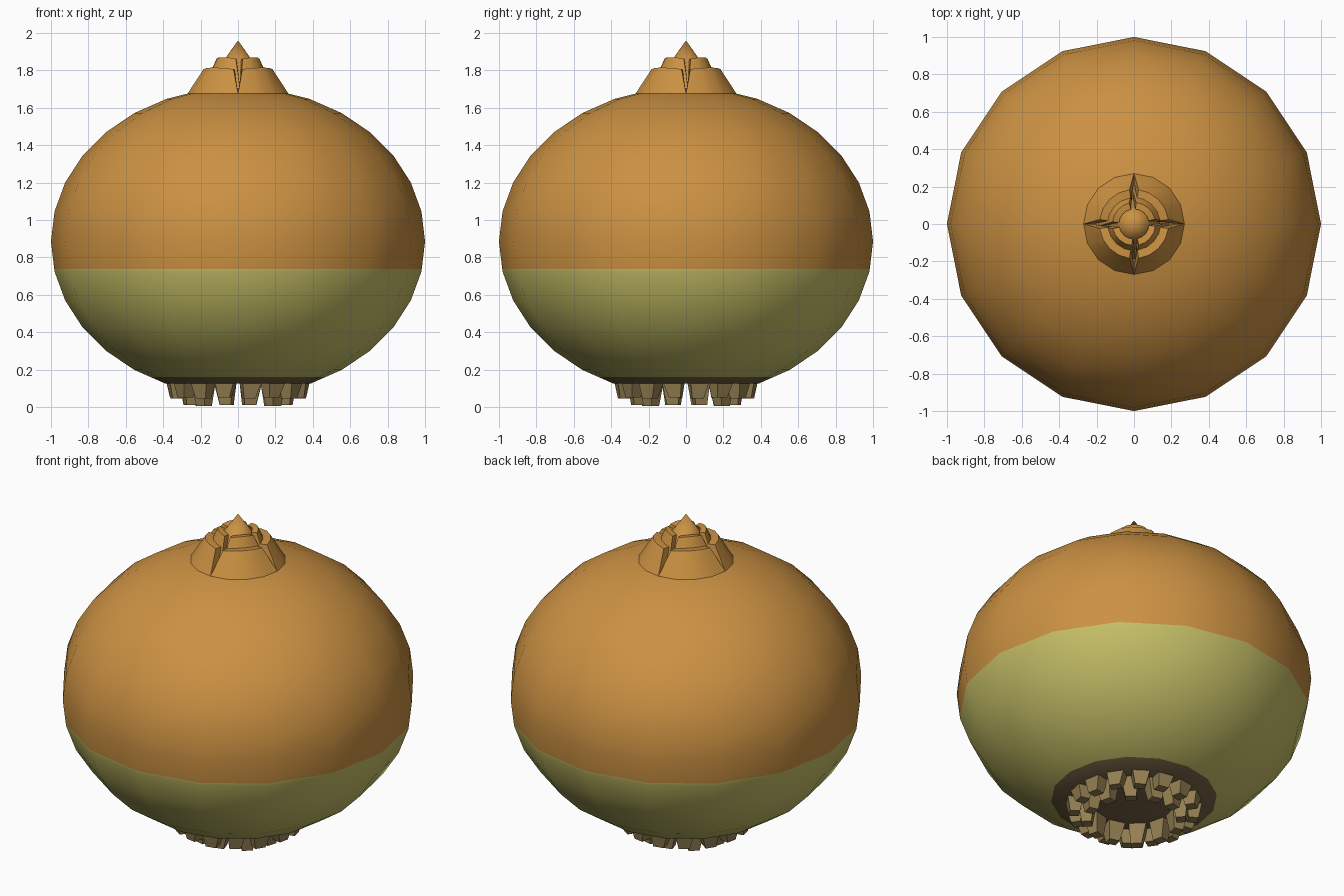
import bpy, bmesh, random
from math import sin, cos, pi, radians

if "Cube" in bpy.data.objects:
    bpy.data.objects.remove(bpy.data.objects["Cube"])

random.seed(4)


def material(name, rgb):
    m = bpy.data.materials.new(name)
    m.diffuse_color = (*rgb, 1)
    m.use_nodes = True
    m.node_tree.nodes["Principled BSDF"].inputs["Base Color"].default_value = m.diffuse_color
    return m


ORANGE = material("orange skin", (0.60, 0.285, 0.055))
GREEN = material("pale green skin", (0.56, 0.52, 0.135))
BROWN = material("brown base", (0.19, 0.125, 0.06))
ROOT = material("tan root", (0.30, 0.215, 0.085))


def finish(bm, name, mats, angle=None):
    bmesh.ops.recalc_face_normals(bm, faces=bm.faces)
    me = bpy.data.meshes.new(name)
    bm.to_mesh(me)
    bm.free()
    ob = bpy.data.objects.new(name, me)
    bpy.context.collection.objects.link(ob)
    for m in mats:
        me.materials.append(m)
    if angle:
        bpy.ops.object.select_all(action='DESELECT')
        ob.select_set(True)
        bpy.context.view_layer.objects.active = ob
        bpy.ops.object.shade_smooth_by_angle(angle=radians(angle))
    return ob


def polar(r, a, z):
    return (r * cos(a), r * sin(a), z)


# Bulb: squashed sphere cut into colour bands, with a flat underside
bm = bmesh.new()
bmesh.ops.create_uvsphere(bm, u_segments=16, v_segments=16, radius=1)
for v in bm.verts:
    v.co.z = 0.885 + 0.825 * v.co.z
for z in (0.738, 0.16, 0.125):
    bmesh.ops.bisect_plane(bm, geom=bm.verts[:] + bm.edges[:] + bm.faces[:],
                           plane_co=(0, 0, z), plane_no=(0, 0, 1),
                           clear_inner=(z == 0.125))
bmesh.ops.holes_fill(bm, edges=[e for e in bm.edges if e.is_boundary])
for f in bm.faces:
    z = f.calc_center_median().z
    f.material_index = 0 if z > 0.738 else 1 if z > 0.16 else 2
finish(bm, "bulb", [ORANGE, GREEN, BROWN], 35)


# Neck: tiers of four curled skin leaves with V-shaped splits on the axes
def leaf_tier(name, r0, z0, r1, z1, thick, split, turn=0.0):
    for k in range(4):
        bm = bmesh.new()
        rows = []
        n = 4
        for j in range(n + 1):
            t = j / n - 0.5
            low = turn + (k + 0.5) * pi / 2 + t * pi / 2
            high = turn + (k + 0.5) * pi / 2 + t * (pi / 2 - 2 * split)
            lift = -0.008 * (abs(t) * 2) ** 2
            rows.append([bm.verts.new(polar(*p)) for p in (
                (r0, low, z0), (r1, high, z1 + lift),
                (r1 - thick, high, z1 + lift - 0.004), (r0 - thick, low, z0))])
        for a, b in zip(rows, rows[1:]):
            for i in range(4):
                m = (i + 1) % 4
                bm.faces.new((a[i], a[m], b[m], b[i]))
        bm.faces.new(rows[0])
        bm.faces.new(rows[-1])
        finish(bm, f"{name}_{k + 1}", [ORANGE], 35)


leaf_tier("outer_neck_leaf", 0.27, 1.675, 0.185, 1.815, 0.05, 0.13)
leaf_tier("inner_neck_leaf", 0.19, 1.70, 0.115, 1.87, 0.035, 0.16, 0.06)

# Pointed tip and the core below it
bm = bmesh.new()
bmesh.ops.create_cone(bm, cap_ends=True, segments=16, radius1=0.145, radius2=0.085,
                      depth=0.16)
for v in bm.verts:
    v.co.z += 1.76
finish(bm, "neck_core", [ORANGE], 35)
bm = bmesh.new()
bmesh.ops.create_cone(bm, cap_ends=True, segments=16, radius1=0.085, radius2=0,
                      depth=0.12)
for v in bm.verts:
    v.co.z += 1.90
finish(bm, "neck_tip", [ORANGE], 35)


# Roots: rings of tapered blocks, leaving the middle and the axes open
def root_ring(name, count, radius, width, bottoms):
    bm = bmesh.new()
    for i in range(count):
        a = (i + 0.5) * 2 * pi / count
        low = bottoms[i % len(bottoms)]
        lean = random.uniform(-0.012, 0.012)
        res = bmesh.ops.create_cube(bm, size=1)
        for v in res["verts"]:
            top = v.co.z > 0
            s = width if top else width * 0.62
            x = radius + v.co.x * s * 0.9
            y = v.co.y * s + (0 if top else lean)
            v.co = (x * cos(a) - y * sin(a), x * sin(a) + y * cos(a),
                    0.13 if top else low)
    finish(bm, name, [ROOT])


root_ring("outer_roots", 16, 0.335, 0.10, (0.045, 0.05))
root_ring("inner_roots", 12, 0.265, 0.10, (0.012, 0.005, 0.012))
